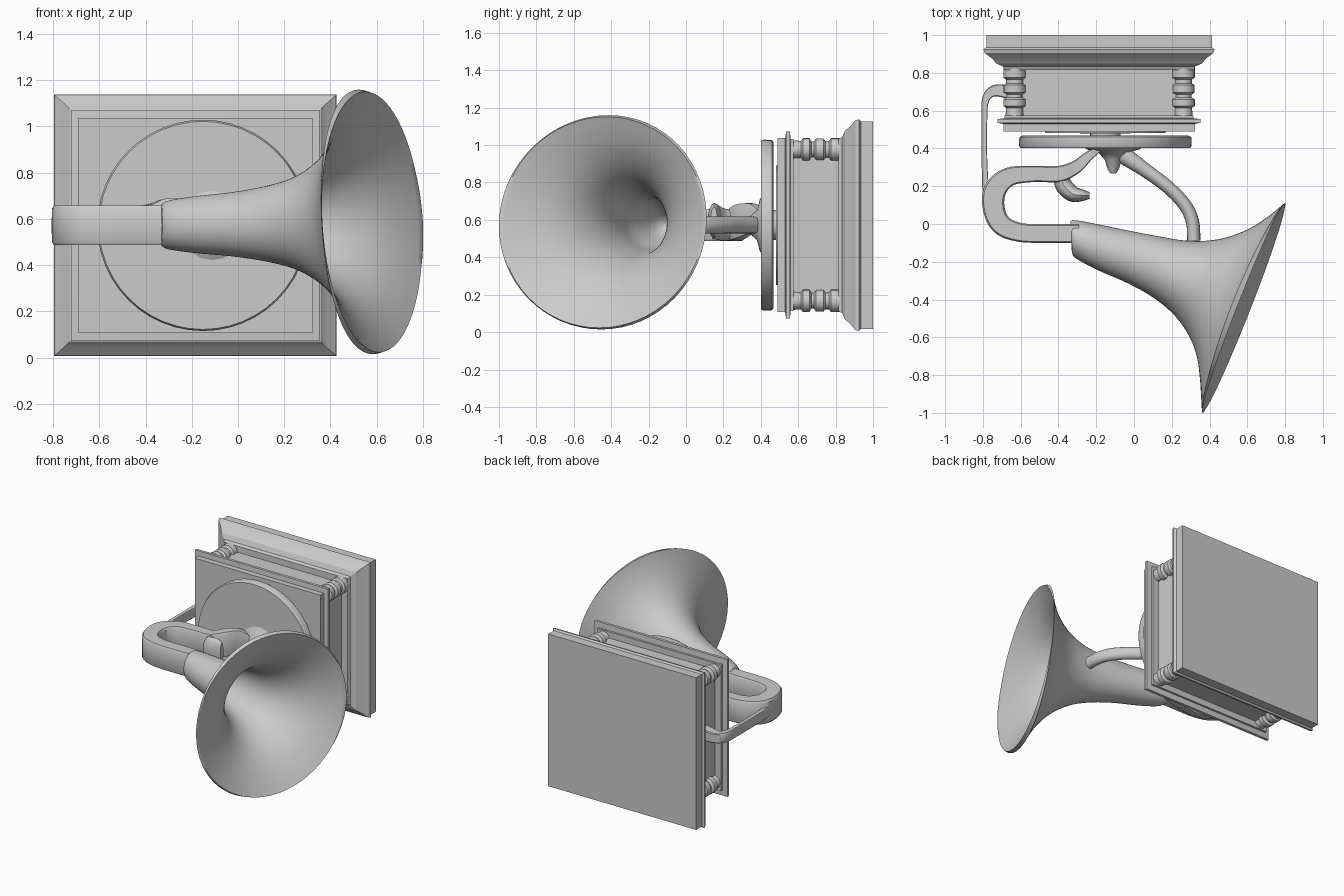
import bpy, bmesh, math
from mathutils import Vector

if "Cube" in bpy.data.objects:
    bpy.data.objects.remove(bpy.data.objects["Cube"])

CX, CZ = -0.185, 0.572          # cabinet axis (the model's up direction is -y)


def loft(name, rings, angle=35):
    """Skin a list of equal-length point rings and cap both ends."""
    bm = bmesh.new()
    vs = [[bm.verts.new(p) for p in r] for r in rings]
    n = len(rings[0])
    for a, b in zip(vs, vs[1:]):
        for i in range(n):
            bm.faces.new((a[i], a[(i + 1) % n], b[(i + 1) % n], b[i]))
    bm.faces.new(vs[0])
    bm.faces.new(vs[-1])
    bmesh.ops.recalc_face_normals(bm, faces=bm.faces)
    me = bpy.data.meshes.new(name)
    bm.to_mesh(me)
    bm.free()
    ob = bpy.data.objects.new(name, me)
    bpy.context.collection.objects.link(ob)
    bpy.context.view_layer.objects.active = ob
    ob.select_set(True)
    bpy.ops.object.shade_smooth_by_angle(angle=math.radians(angle))
    ob.select_set(False)
    return ob


def slab(name, profile):
    """Rectangular moulding: profile of (y, half x, half z)."""
    loft(name, [[(CX + sx * hx, y, CZ + sz * hz)
                 for sx, sz in ((-1, -1), (1, -1), (1, 1), (-1, 1))]
                for y, hx, hz in profile], 20)


def turned(name, x, z, profile, n=48):
    """Round part about the y direction: profile of (y, radius)."""
    loft(name, [[(x + r * math.cos(math.tau * i / n), y, z + r * math.sin(math.tau * i / n))
                 for i in range(n)] for y, r in profile])


def smooth(pts, steps=6):
    """Catmull-Rom interpolation of equal-length tuples."""
    p = [Vector(q) for q in pts]
    p = [2 * p[0] - p[1]] + p + [2 * p[-1] - p[-2]]
    out = []
    for a, b, c, d in zip(p, p[1:], p[2:], p[3:]):
        for k in range(steps):
            t = k / steps
            out.append(0.5 * (2 * b + (c - a) * t + (2 * a - 5 * b + 4 * c - d) * t * t
                              + (3 * b - a - 3 * c + d) * t ** 3))
    return out + [p[-2]]


ROUND = [(math.cos(math.tau * i / 16), math.sin(math.tau * i / 16)) for i in range(16)]
SQUARE = [(-1, -.85), (-.85, -1), (.85, -1), (1, -.85), (1, .85), (.85, 1), (-.85, 1), (-1, .85)]


def sweep(name, path, section):
    """Tube: path of (x, y, z, width, height)."""
    pos = smooth([q[:3] for q in path])
    size = smooth([q[3:] + (0,) for q in path])
    rings = []
    for i, (p, s) in enumerate(zip(pos, size)):
        t = pos[min(i + 1, len(pos) - 1)] - pos[max(i - 1, 0)]
        nrm = Vector((-t.y, t.x, 0)).normalized()
        rings.append([p + nrm * (u * s.x / 2) + Vector((0, 0, v * s.y / 2)) for u, v in section])
    loft(name, rings)


# cabinet
slab("base_plinth", [(1.0, .597, .555), (.935, .597, .555), (.925, .612, .566), (.905, .605, .56),
                     (.875, .565, .525), (.85, .545, .505), (.835, .51, .47), (.815, .50, .46)])
slab("cabinet_body", [(.83, .45, .415), (.55, .45, .415)])
slab("top_plate", [(.575, .50, .46), (.56, .50, .46), (.555, .537, .50), (.535, .537, .50),
                   (.53, .507, .465), (.49, .507, .465)])
for sx in (-1, 1):
    for sz in (-1, 1):
        turned("corner_column", CX + sx * .447, CZ + sz * .405,
               [(.83, .06), (.775, .06), (.765, .045), (.745, .045), (.735, .058), (.695, .058),
                (.685, .042), (.67, .042), (.66, .06), (.625, .06), (.615, .045), (.55, .05)], 20)

# turntable with its centre
turned("turntable", -.152, CZ, [(.468, .44), (.46, .455), (.415, .457), (.402, .45)])
turned("turntable_shaft", -.152, CZ, [(.50, .32), (.482, .32), (.48, .08), (.46, .08)])
turned("turntable_hub", -.11, CZ, [(.41, .16), (.395, .14), (.38, .08), (.34, .045), (.29, .03), (.268, .015)], 20)

# crank rod on the left side
sweep("crank_rod", [(-.56, .69, CZ, .09, .09), (-.66, .70, CZ, .075, .08), (-.74, .705, CZ, .06, .07),
                    (-.785, .66, CZ, .04, .07), (-.792, .55, CZ, .03, .07),
                    (-.792, .35, CZ, .03, .07), (-.785, .16, CZ, .035, .07)], SQUARE)

# bent tone arm and pickup
sweep("tone_arm", [(-.29, -.05, CZ, .10, .17), (-.45, -.05, CZ, .10, .17), (-.60, -.045, CZ, .10, .17),
                   (-.70, -.005, CZ, .11, .17), (-.742, .08, CZ, .115, .17), (-.735, .18, CZ, .12, .17),
                   (-.66, .25, CZ, .10, .17), (-.53, .265, CZ, .085, .17), (-.40, .265, .575, .085, .17),
                   (-.31, .30, .595, .07, .18), (-.24, .36, .61, .05, .15), (-.18, .40, .60, .03, .09)], SQUARE)
sweep("pickup_head", [(-.385, .28, .575, .07, .16), (-.375, .21, .575, .09, .17), (-.325, .16, .59, .085, .19),
                      (-.27, .152, .60, .06, .18), (-.235, .15, .60, .035, .14)], ROUND)

# curved horn support, ending on the horn wall
sweep("horn_support", [(-.12, .40, CZ, .06, .08), (-.05, .36, CZ, .09, .09), (.06, .285, CZ, .075, .09),
                       (.18, .195, CZ, .07, .09), (.27, .10, CZ, .07, .09), (.31, .01, CZ, .07, .09),
                       (.317, -.09, CZ, .07, .09)], ROUND)

# horn: back edge and front edge of each section in the xy plane
edges = [(-.335, -.015, -.33, -.14), (-.325, .02, -.31, -.18), (-.20, 0, -.19, -.245),
         (-.03, -.035, -.03, -.315), (.13, -.065, .11, -.395), (.27, -.088, .22, -.49),
         (.39, -.088, .295, -.60), (.50, -.068, .335, -.71), (.62, -.02, .35, -.82),
         (.72, .045, .357, -.92), (.80, .11, .362, -1.0)]
backs = smooth([(e[0], e[1], 0) for e in edges], 4)
fronts = smooth([(e[2], e[3], 0) for e in edges], 4)


def horn_ring(a, b, k, f, back=0.0, n=64):
    """Section of the horn; back sets its top and bottom behind the mouth plane."""
    c, h = (a + b) / 2, (a - b) / 2 * k
    c.z = CZ + .015 * f
    up = Vector((-.03 * f * f, .02 * f * f, h.length * (1 - .04 * f)))
    shift = Vector((-.93, .37, 0)) * back
    return [c + h * math.cos(math.tau * i / n) + up * math.sin(math.tau * i / n)
            + shift * math.sin(math.tau * i / n) ** 2 for i in range(n)]


N = len(backs) - 1
outer = [horn_ring(a, b, 1, i / N, .03 * (i / N) ** 4)
         for i, (a, b) in enumerate(zip(backs, fronts))]
# inside wall, closing to a rounded throat
inner = [horn_ring(backs[i], fronts[i],
                   (.985 - .08 * (1 - i / N)) * math.sqrt(max(.01, min(1, (i - 7) / 5))), i / N)
         for i in range(N, 6, -1)]
loft("horn", outer + inner, 50)
